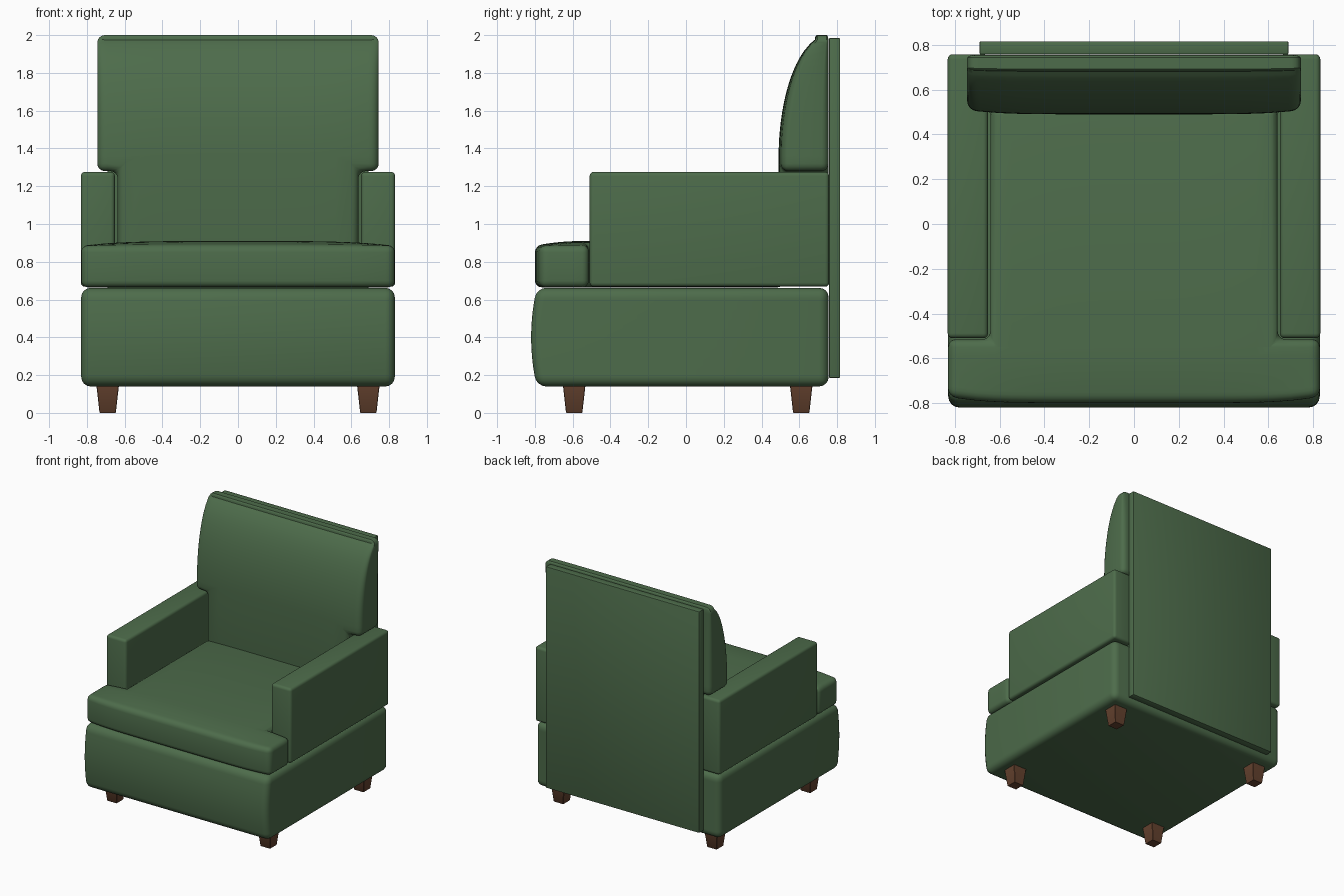
import bpy, bmesh
from mathutils import Vector

if "Cube" in bpy.data.objects:
    bpy.data.objects.remove(bpy.data.objects["Cube"])


def material(name, color):
    m = bpy.data.materials.new(name)
    m.diffuse_color = color
    m.use_nodes = True
    m.node_tree.nodes["Principled BSDF"].inputs["Base Color"].default_value = m.diffuse_color
    return m


green = material("green_fabric", (0.075, 0.15, 0.07, 1))
brown = material("brown_wood", (0.13, 0.055, 0.028, 1))


def span(a, b, n):
    return [a + (b - a) * i / n for i in range(n + 1)]


def padded(name, outline, depth, bevel, cuts=(), shape=None, mat=green, segments=4):
    """Extrude an outline, round its edges, slice it, then shape the slices."""
    bm = bmesh.new()
    face = bm.faces.new([bm.verts.new(p) for p in outline])
    ext = bmesh.ops.extrude_face_region(bm, geom=[face])
    moved = [v for v in ext["geom"] if isinstance(v, bmesh.types.BMVert)]
    bmesh.ops.translate(bm, verts=moved, vec=Vector(depth))
    bmesh.ops.recalc_face_normals(bm, faces=bm.faces)
    bmesh.ops.bevel(bm, geom=bm.edges[:], offset=bevel, segments=segments,
                    profile=0.5, affect='EDGES', clamp_overlap=True)
    for axis, values in cuts:
        normal = Vector((0, 0, 0))
        normal[axis] = 1
        for value in values:
            bmesh.ops.bisect_plane(bm, geom=bm.verts[:] + bm.edges[:] + bm.faces[:],
                                   dist=1e-5, plane_co=normal * value, plane_no=normal)
    if shape:
        for v in bm.verts:
            v.co = shape(v.co.copy())
    bmesh.ops.recalc_face_normals(bm, faces=bm.faces)
    me = bpy.data.meshes.new(name)
    bm.to_mesh(me)
    bm.free()
    ob = bpy.data.objects.new(name, me)
    bpy.context.collection.objects.link(ob)
    me.materials.append(mat)
    bpy.ops.object.select_all(action='DESELECT')
    ob.select_set(True)
    bpy.context.view_layer.objects.active = ob
    bpy.ops.object.shade_smooth_by_angle(angle=0.6)
    return ob


def box(name, lo, hi, bevel, **kw):
    (x0, y0, z0), (x1, y1, z1) = lo, hi
    outline = [(x0, y0, z0), (x1, y0, z0), (x1, y1, z0), (x0, y1, z0)]
    return padded(name, outline, (0, 0, z1 - z0), bevel, **kw)


def mirrored(half):
    return half + [(-x, y, z) for x, y, z in reversed(half)]


# Base with a bulging front
def bulge(p):
    if p.y < -0.6:
        p.y -= 0.03 * max(0, 1 - ((p.z - 0.4) / 0.26) ** 2)
    return p


box("base", (-0.83, -0.79, 0.14), (0.83, 0.755, 0.662), 0.05,
    cuts=[(2, span(0.2, 0.6, 8))], shape=bulge)


# T-shaped seat cushion with a crowned top
def crown(p):
    if p.z > 0.7:
        rise = max(0, min(1, (p.y + 0.8) / 0.25))
        h = (p.z - 0.7) / 0.185
        p.z += 0.025 * h * (1 - (abs(p.x) / 0.83) ** 4) * rise * (2 - rise)
    if p.y < -0.6:
        p.y += 0.03 * (abs(p.x) / 0.83) ** 6
    return p


padded("seat_cushion",
       mirrored([(0.83, -0.8, 0.665), (0.83, -0.515, 0.665),
                 (0.642, -0.515, 0.665), (0.642, 0.52, 0.665)]),
       (0, 0, 0.22), 0.035,
       cuts=[(0, span(-0.78, 0.78, 20)), (1, span(-0.75, -0.55, 5))], shape=crown)


# T-shaped back cushion with a front that rolls over to the top
def roll(p):
    front = (0.755 - p.y) / 0.265
    p.y += 0.02 * front * (abs(p.x) / 0.745) ** 6
    t = max(0, (p.z - 1.35) / 0.65)
    s = max(0.28, max(0, 1 - t * t) ** 0.5)
    p.y = 0.755 - (0.755 - p.y) * s
    return p


padded("back_cushion",
       mirrored([(0.637, 0.49, 0.67), (0.637, 0.49, 1.28),
                 (0.745, 0.49, 1.28), (0.745, 0.49, 2.0)]),
       (0, 0.265, 0), 0.04,
       cuts=[(0, span(-0.69, 0.69, 16)), (2, span(1.36, 1.985, 18))], shape=roll)

# Flat panel behind the back
box("back_panel", (-0.69, 0.757, 0.185), (0.69, 0.816, 1.985), 0.006, segments=2)

# Arms and tapered legs, one pair per side
for side, label in ((-1, "left"), (1, "right")):
    x0, x1 = sorted((side * 0.652, side * 0.832))
    box(label + "_arm", (x0, -0.51, 0.668), (x1, 0.758, 1.276), 0.022)
    for y, end in ((-0.592, "front"), (0.61, "back")):
        cx = side * 0.69

        def taper(p, cx=cx, y=y):
            k = 0.72 + 0.28 * p.z / 0.15
            return Vector((cx + (p.x - cx) * k, y + (p.y - y) * k, p.z))

        box(f"{label}_{end}_leg", (cx - 0.06, y - 0.06, 0), (cx + 0.06, y + 0.06, 0.15),
            0.003, shape=taper, mat=brown, segments=1)
